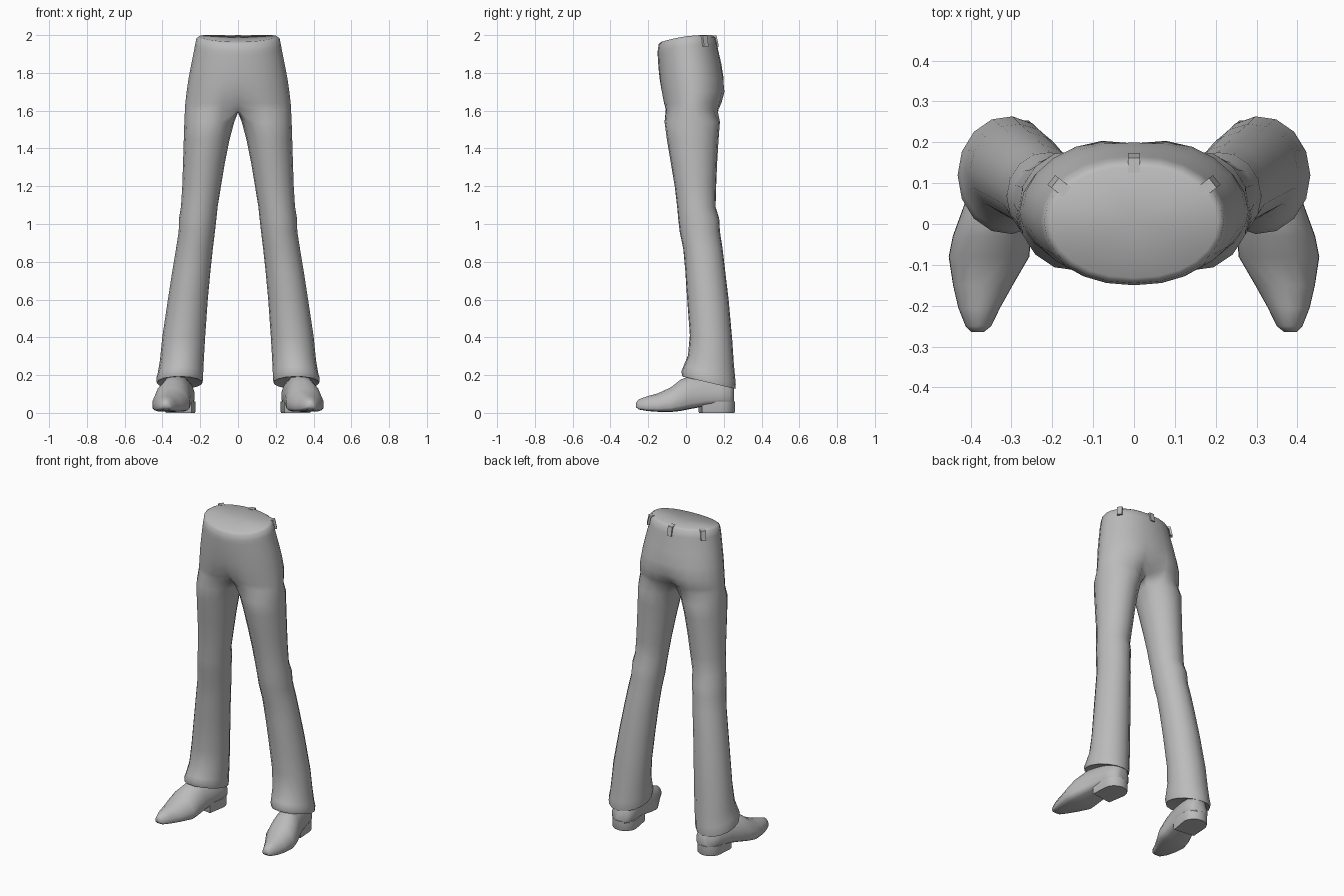
import bpy, bmesh, math
from mathutils import Vector

if "Cube" in bpy.data.objects:
    bpy.data.objects.remove(bpy.data.objects["Cube"])

grey = bpy.data.materials.new("cloth_grey")
grey.diffuse_color = (0.5, 0.5, 0.5, 1)
grey.use_nodes = True
grey.node_tree.nodes["Principled BSDF"].inputs["Base Color"].default_value = grey.diffuse_color


def finish(name, bm, angle=40, mirror=True):
    bmesh.ops.recalc_face_normals(bm, faces=bm.faces[:])
    me = bpy.data.meshes.new(name)
    bm.to_mesh(me)
    bm.free()
    ob = bpy.data.objects.new(name, me)
    bpy.context.collection.objects.link(ob)
    me.materials.append(grey)
    if mirror:
        m = ob.modifiers.new("mirror", 'MIRROR')
        m.use_clip = True
        m.merge_threshold = 0.002
    bpy.context.view_layer.objects.active = ob
    ob.select_set(True)
    bpy.ops.object.shade_smooth_by_angle(angle=math.radians(angle))
    ob.select_set(False)
    return ob


def bridge(bm, a, b, closed=True):
    n = len(a)
    for i in range(n if closed else n - 1):
        j = (i + 1) % n
        bm.faces.new((a[i], a[j], b[j], b[i]))


def fan(bm, ring, centre, closed=True):
    c = bm.verts.new(centre)
    n = len(ring)
    for i in range(n if closed else n - 1):
        bm.faces.new((ring[i], ring[(i + 1) % n], c))


# ---- trousers: half pelvis rows (z, half width, front y, back y, centre dimple)
K, M = 12, 4
pelvis = [
    (2.000, 0.205, -0.132, 0.140, 0), (1.990, 0.220, -0.145, 0.155, 0),
    (1.950, 0.228, -0.150, 0.166, 0), (1.925, 0.232, -0.150, 0.170, 0),
    (1.850, 0.247, -0.146, 0.187, 0), (1.770, 0.262, -0.142, 0.203, 0.02),
    (1.700, 0.272, -0.136, 0.212, 0.08), (1.640, 0.279, -0.128, 0.200, 0.25),
    (1.605, 0.281, -0.123, 0.188, 0.45),
]
# leg rows (z, inner x, outer x, front y, back y)
legs = [
    (1.540, 0.020, 0.284, -0.114, 0.180), (1.450, 0.044, 0.287, -0.102, 0.173),
    (1.320, 0.070, 0.291, -0.080, 0.165), (1.200, 0.090, 0.295, -0.060, 0.160),
    (1.090, 0.108, 0.302, -0.047, 0.157), (1.030, 0.114, 0.312, -0.042, 0.176),
    (0.960, 0.122, 0.314, -0.034, 0.180), (0.870, 0.133, 0.328, -0.015, 0.194),
    (0.750, 0.146, 0.348, -0.004, 0.208), (0.600, 0.160, 0.371, 0.006, 0.226),
    (0.400, 0.174, 0.401, 0.020, 0.245), (0.280, 0.181, 0.413, 0.010, 0.254),
    (0.215, 0.184, 0.424, -0.014, 0.261), (0.185, 0.184, 0.432, -0.025, 0.264),
    (0.160, 0.188, 0.430, -0.020, 0.262),
]


def waist_drop(z, y):
    return 0.042 * ((0.1 - y) / 0.25) ** 2 * max(0, (z - 1.7) / 0.3)


bm = bmesh.new()
rows = []
for z, w, f, b, d in pelvis:
    row = []
    for i in range(K + 1):
        p = math.pi * (i / K - 0.5)
        x = w * max(0.0, math.cos(p)) ** 0.92
        if i in (0, K):
            x = 0
        y = (f + b) / 2 + (b - f) / 2 * math.sin(p)
        y -= (y - 0.03) * d * math.exp(-(x / 0.06) ** 2)
        row.append(bm.verts.new((x, y, z - waist_drop(z, y))))
    rows.append(row)
for a, b in zip(rows, rows[1:]):
    bridge(bm, a, b, False)
fan(bm, rows[0], (0, 0.01, 1.982), False)

# crotch seam closes the half pelvis into one leg ring
last = rows[-1]
ring = list(last)
for j in range(1, M):
    t = j / M
    y = last[-1].co.y * (1 - t) + last[0].co.y * t
    ring.append(bm.verts.new((0, y, 1.605 - 0.015 * math.sin(math.pi * t))))
open_half = math.radians(142)
angles = [-open_half + 2 * open_half * i / K for i in range(K + 1)]
angles += [open_half + (2 * math.pi - 2 * open_half) * j / M for j in range(1, M)]
for z, x0, x1, f, b in legs:
    new = []
    for a in angles:
        s = math.sin(a)
        tilt = -0.033 * s * min(1, max(0, (0.5 - z) / 0.3))
        new.append(bm.verts.new(((x0 + x1) / 2 + (x1 - x0) / 2 * math.cos(a),
                                 (f + b) / 2 + (b - f) / 2 * s, z + tilt)))
    bridge(bm, ring, new)
    ring = new
fan(bm, ring, (0.31, 0.12, 0.19))
finish("trousers", bm, 50)

# ---- shoes: sections along y (y, centre x, half width, bottom z, top z)
shoe = [
    (-0.264, 0.383, 0.016, 0.030, 0.055), (-0.250, 0.381, 0.032, 0.018, 0.072),
    (-0.205, 0.379, 0.052, 0.010, 0.088), (-0.150, 0.370, 0.074, 0.006, 0.103),
    (-0.080, 0.355, 0.100, 0.005, 0.135), (-0.030, 0.348, 0.097, 0.010, 0.175),
    (0.030, 0.335, 0.088, 0.022, 0.200), (0.100, 0.318, 0.080, 0.035, 0.200),
    (0.180, 0.305, 0.077, 0.045, 0.190), (0.230, 0.300, 0.066, 0.045, 0.170),
    (0.253, 0.297, 0.040, 0.048, 0.150),
]
S = 14
bm = bmesh.new()
prev = None
for y, cx, w, z0, z1 in shoe:
    new = []
    for i in range(S):
        a = 2 * math.pi * (i + 0.5) / S
        c, s = math.cos(a), math.sin(a)
        # squared sole, tapering upper
        x = w * math.copysign(abs(c) ** (0.5 if s < 0 else 1), c)
        mid = z0 + (z1 - z0) * 0.28
        z = mid + ((z1 - mid) * s if s > 0 else (mid - z0) * -abs(s) ** 0.6)
        new.append(bm.verts.new((cx + x, y, z)))
    if prev:
        bridge(bm, prev, new)
    else:
        bm.faces.new(new)
    prev = new
bm.faces.new(prev)
finish("shoes", bm, 50)

# ---- heels: rounded block with a straight front edge
bm = bmesh.new()
prev = None
for z, k in ((0.0, 0.96), (0.01, 1.0), (0.06, 1.0)):
    pts = [(0.385, 0.085), (0.245, 0.065)]
    for i in range(9):
        a = math.pi + math.pi * i / 8
        pts.append((0.302 + 0.077 * math.cos(a), 0.185 - 0.075 * math.sin(a)))
    new = [bm.verts.new((0.305 + (x - 0.305) * k, 0.16 + (y - 0.16) * k, z)) for x, y in pts]
    if prev:
        bridge(bm, prev, new)
    else:
        bm.faces.new(new)
    prev = new
bm.faces.new(prev)
finish("heels", bm, 40)


# ---- belt loops: small straps folded over the waistband
def belt_loop(name, x, y, turn, mirror):
    bm = bmesh.new()
    profile = [(-0.022, 2.0), (0.014, 1.997), (0.026, 1.940),
               (0.012, 1.940), (0.004, 1.985), (-0.022, 1.988)]
    out = Vector((math.sin(turn), math.cos(turn), 0))
    side = Vector((math.cos(turn), -math.sin(turn), 0))
    ends = []
    for s in (-0.015, 0.015):
        ends.append([bm.verts.new(Vector((x, y, z)) + out * r + side * s) for r, z in profile])
    bridge(bm, *ends)
    bm.faces.new(ends[0])
    bm.faces.new(ends[1])
    finish(name, bm, 30, mirror)


belt_loop("back_belt_loop", 0, 0.148, 0, False)
belt_loop("side_belt_loops", 0.182, 0.092, math.radians(52), True)
